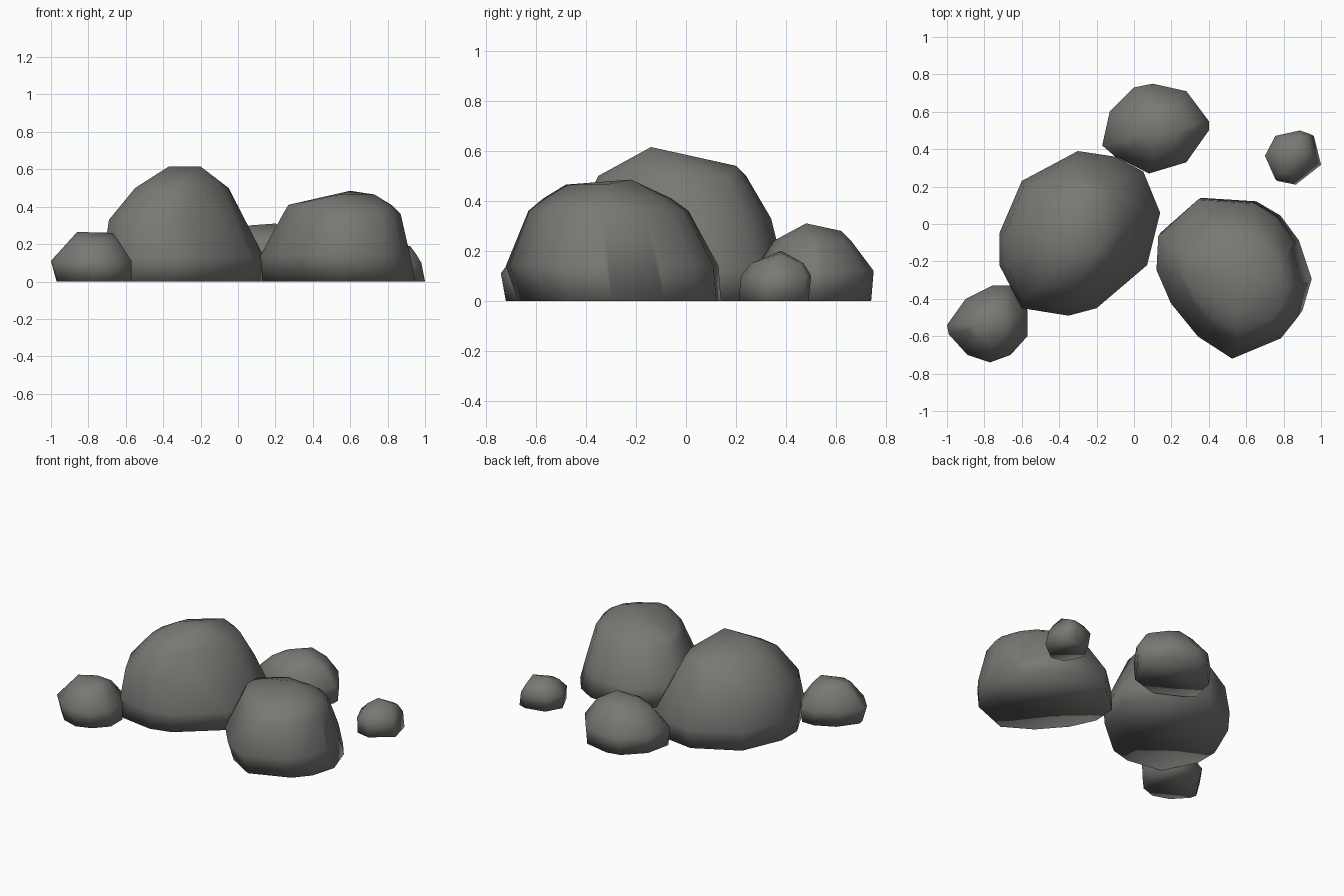
import bpy
import bmesh

cube = bpy.data.objects.get("Cube")
if cube:
    bpy.data.objects.remove(cube, do_unlink=True)

stone = bpy.data.materials.new("warm grey stone")
stone.use_nodes = True
stone_colour = (0.19, 0.187, 0.175, 1.0)
stone.diffuse_color = stone_colour
shader = next(n for n in stone.node_tree.nodes if n.type == 'BSDF_PRINCIPLED')
shader.inputs["Base Color"].default_value = stone_colour

UNIT = 0.01  # the measurements below are in hundredths


def fit(value, old_low, old_high, new_low, new_high):
    """Move a value from one range to another."""
    share = (value - old_low) / (old_high - old_low)
    return new_low + share * (new_high - new_low)


def rock(name, outline, rings, peaks):
    """Build a faceted rock as the hull of stacked outlines and peak points.

    outline: plan shape as (x, y) corners
    rings: (height, left, right, front, back) box that the outline is fitted to
    peaks: single (x, y, z) corners on top
    """
    xs = [corner[0] for corner in outline]
    ys = [corner[1] for corner in outline]
    points = list(peaks)
    for height, left, right, front, back in rings:
        for x, y in outline:
            points.append((fit(x, min(xs), max(xs), left, right),
                           fit(y, min(ys), max(ys), front, back),
                           height))

    bm = bmesh.new()
    for point in points:
        bm.verts.new([coordinate * UNIT for coordinate in point])
    bmesh.ops.convex_hull(bm, input=bm.verts[:])
    loose = [v for v in bm.verts if not v.link_faces]
    bmesh.ops.delete(bm, geom=loose, context='VERTS')

    # Merge coplanar triangles, which leaves one flat underside
    bmesh.ops.dissolve_limit(bm, angle_limit=0.03,
                             verts=bm.verts[:], edges=bm.edges[:])
    bmesh.ops.recalc_face_normals(bm, faces=bm.faces[:])
    for face in bm.faces:
        face.smooth = True

    mesh = bpy.data.meshes.new(name)
    bm.to_mesh(mesh)
    bm.free()
    mesh.materials.append(stone)
    obj = bpy.data.objects.new(name, mesh)
    bpy.context.collection.objects.link(obj)
    return obj


# Tallest rock
rock("large_boulder",
     outline=[(-72, -5), (-60, 23), (-30, 39), (-10, 36), (5, 28), (14, 6),
              (7, -22), (-20, -45), (-35, -49), (-60, -45), (-72, -22)],
     rings=[(0, -71, 13, -48, 38), (13, -72, 14, -49, 39),
            (33, -69, 3, -44, 34), (50, -55, -5, -35, 24)],
     peaks=[(-37, -14, 61.5), (-20, -14, 61.5), (-25, 20, 54)])

# Broad rock in front
rock("broad_boulder",
     outline=[(13, -6), (35, 14), (65, 12), (78, 4), (88, -10), (95, -32),
              (90, -50), (81, -61), (54, -72), (35, -60), (20, -42), (12, -24)],
     rings=[(0, 13, 95, -67, 14), (14, 12, 92, -72, 13),
            (36, 24, 87, -63, 1), (41, 27, 82, -57, -6)],
     peaks=[(60, -22, 48.5), (73, -32, 46.5), (54, -48, 46.5)])

# Medium rock at the back
rock("back_rock",
     outline=[(-17, 42), (-13, 60), (0, 73), (10, 75), (28, 71), (40, 55),
              (40, 50), (28, 33), (8, 27), (-10, 36)],
     rings=[(0, -16, 39, 28, 74), (12, -17, 40, 27, 75),
            (24, -5, 32, 35, 66)],
     peaks=[(6, 48, 30), (20, 48, 31), (14, 62, 28)])

# Low rock beside the tallest one
rock("side_rock",
     outline=[(-100, -54), (-99, -59), (-89, -70), (-77, -74), (-66, -70),
              (-57, -60), (-57, -46), (-66, -33), (-76, -33), (-90, -40)],
     rings=[(0, -97, -57, -72, -35), (11, -100, -57, -74, -33),
            (22, -90, -64, -66, -41)],
     peaks=[(-86, -54, 26.5), (-67, -54, 26), (-76, -47, 26)])

# Smallest rock, set apart
rock("pebble",
     outline=[(70, 36), (76, 47), (90, 50), (96, 48), (100, 32),
              (86, 21), (76, 23)],
     rings=[(0, 71, 100, 21, 49), (10, 70, 98, 22, 50),
            (15, 75, 95, 26, 47)],
     peaks=[(82, 38, 20), (92, 38, 19)])
